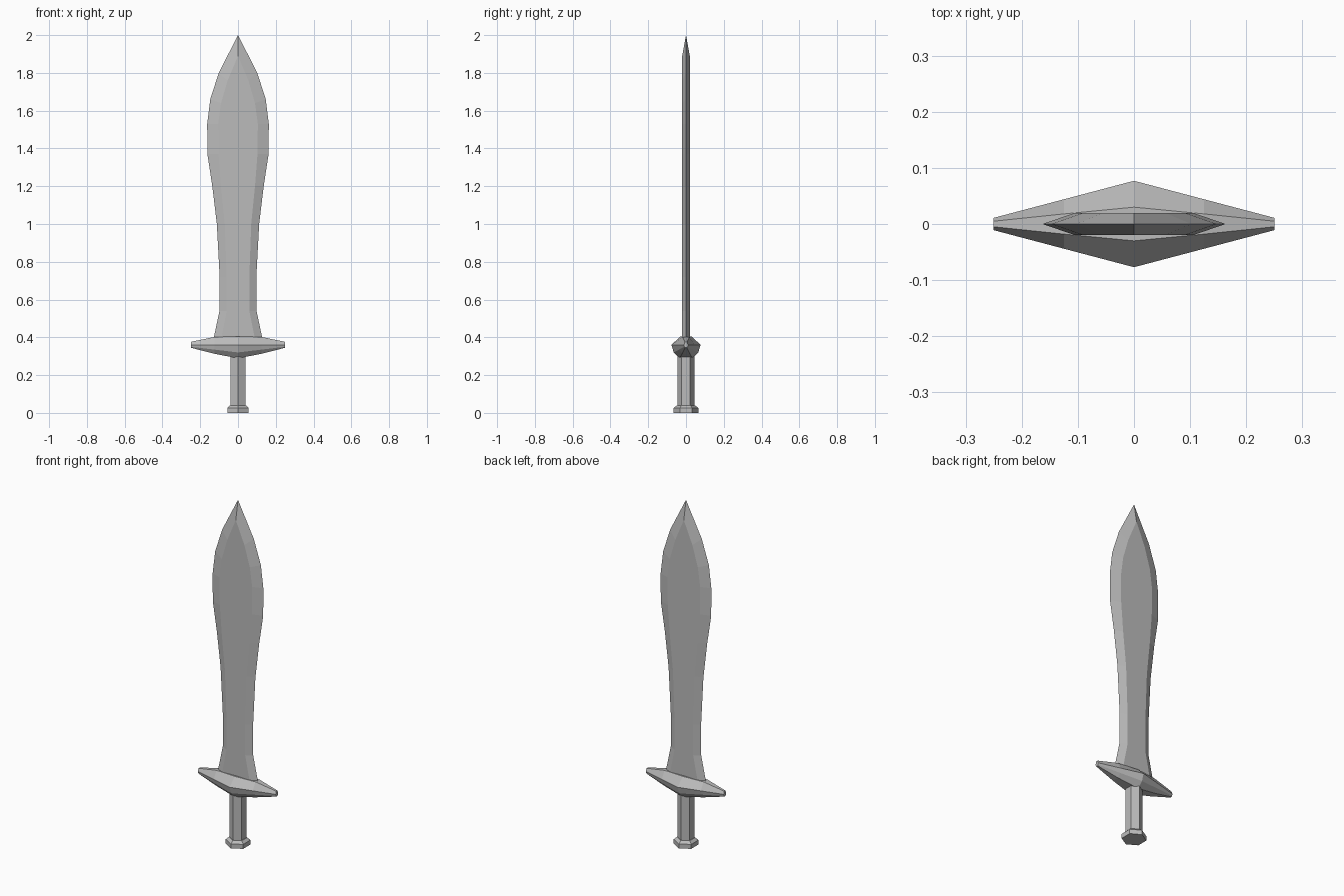
import bpy, bmesh
from math import cos, sin, pi

cube = bpy.data.objects.get("Cube")
if cube:
    bpy.data.objects.remove(cube, do_unlink=True)

steel = bpy.data.materials.new("grey steel")
steel.use_nodes = True
GREY = (0.5, 0.5, 0.5, 1)
steel.diffuse_color = GREY
steel.node_tree.nodes["Principled BSDF"].inputs["Base Color"].default_value = GREY


def loft(name, rings):
    """Skin a closed flat-shaded body through matching rings of points."""
    bm = bmesh.new()
    loops = [[bm.verts.new(p) for p in ring] for ring in rings]
    for a, b in zip(loops, loops[1:]):
        for i in range(len(a)):
            j = (i + 1) % len(a)
            bm.faces.new((a[i], a[j], b[j], b[i]))
    bm.faces.new(loops[0])
    bm.faces.new(loops[-1])
    bmesh.ops.remove_doubles(bm, verts=bm.verts, dist=0.0005)
    bmesh.ops.recalc_face_normals(bm, faces=bm.faces)
    mesh = bpy.data.meshes.new(name)
    bm.to_mesh(mesh)
    bm.free()
    mesh.materials.append(steel)
    obj = bpy.data.objects.new(name, mesh)
    bpy.context.collection.objects.link(obj)
    return obj


# Blade: leaf outline with a flat middle and bevelled cutting edges
T = 0.02


def blade_ring(edge, edge_z, flat, flat_z):
    return [(-edge, 0, edge_z), (-flat, -T, flat_z), (flat, -T, flat_z),
            (edge, 0, edge_z), (flat, T, flat_z), (-flat, T, flat_z)]


outline = [(0.13, 0.39, 0.09, 0.39), (0.098, 0.54, 0.06, 0.54),
           (0.097, 0.72, 0.06, 0.72), (0.112, 1.0, 0.07, 1.0),
           (0.136, 1.2, 0.09, 1.2), (0.162, 1.37, 0.103, 1.37),
           (0.163, 1.53, 0.105, 1.53), (0.147, 1.66, 0.09, 1.64),
           (0.102, 1.8, 0.055, 1.76), (0, 2.0, 0, 1.89)]
loft("blade", [blade_ring(*row) for row in outline])


# Guard: faceted bar, thick in the middle and narrow at both ends
def guard_ring(x, profile):
    right = [(x, y, z) for y, z in profile]
    return right + [(x, -y, z) for y, z in reversed(profile)]


end = [(0.005, 0.376), (0.011, 0.36), (0.009, 0.35), (0.005, 0.345)]
middle = [(0.03, 0.405), (0.077, 0.36), (0.065, 0.32), (0.035, 0.289)]
shoulder = [(0.018, 0.402), (0.044, 0.36), (0.037, 0.335), (0.02, 0.313)]
loft("guard", [guard_ring(-0.25, end), guard_ring(-0.125, shoulder),
               guard_ring(0, middle),
               guard_ring(0.125, shoulder), guard_ring(0.25, end)])


# Grip and pommel: six-sided, with corners toward front and back
def hexagon(radius, z):
    return [(radius * sin(i * pi / 3), radius * cos(i * pi / 3), z) for i in range(6)]


loft("grip", [hexagon(0.045, 0.02), hexagon(0.045, 0.31)])
loft("pommel", [hexagon(0.065, 0), hexagon(0.065, 0.026), hexagon(0.048, 0.04)])
